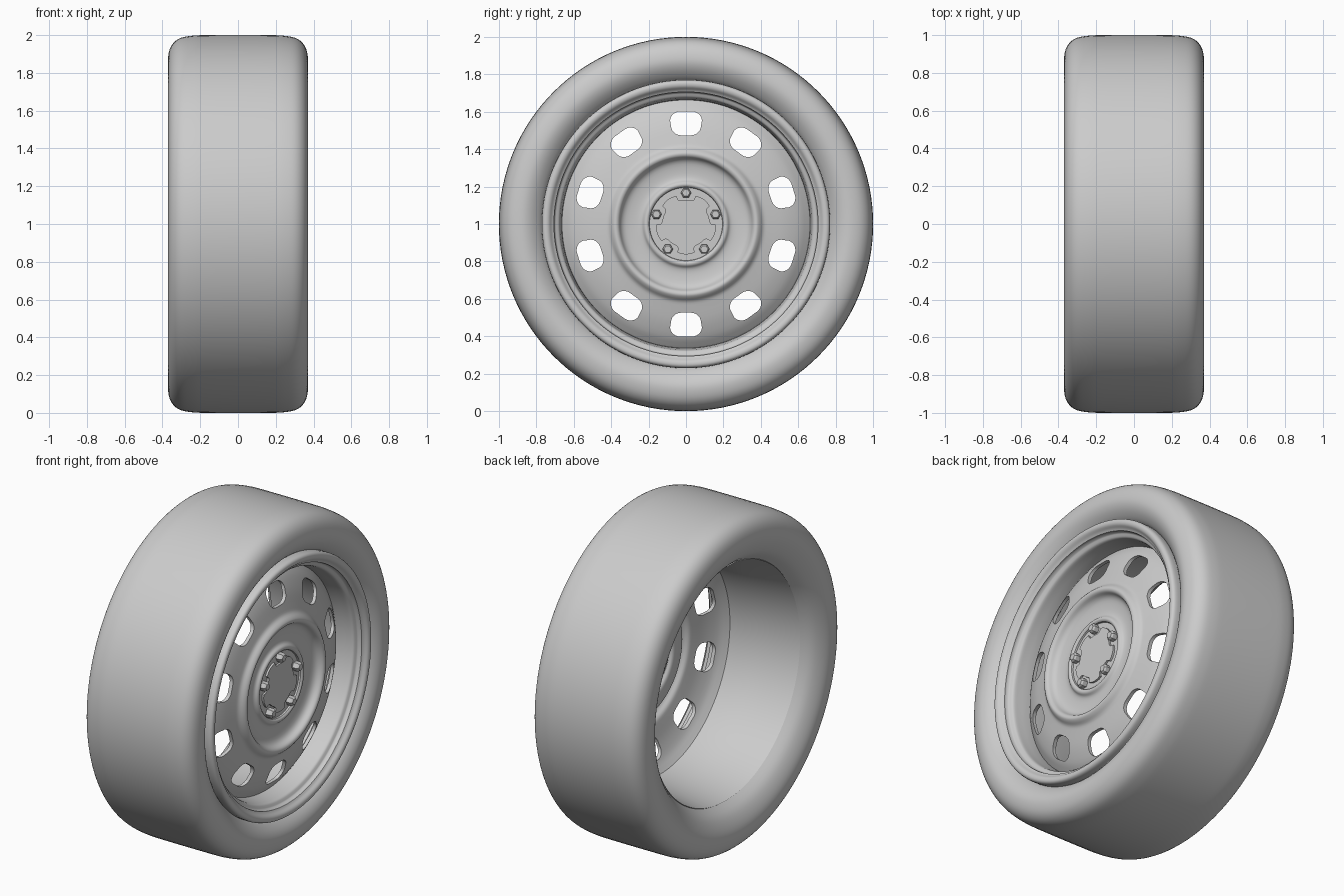
import bpy, bmesh
from math import sin, cos, pi, radians
from mathutils import Matrix, Vector

SEGMENTS = 128
cube = bpy.data.objects.get("Cube")
if cube:
    bpy.data.objects.remove(cube)

grey = bpy.data.materials.new("plain grey")
grey.use_nodes = True
grey.diffuse_color = (0.6, 0.6, 0.6, 1)
grey.node_tree.nodes["Principled BSDF"].inputs["Base Color"].default_value = (0.6, 0.6, 0.6, 1)


def add_object(name, bm, angle=35):
    """Turn a bmesh into a grey object, smooth below the given edge angle."""
    bmesh.ops.recalc_face_normals(bm, faces=bm.faces)
    mesh = bpy.data.meshes.new(name)
    bm.to_mesh(mesh)
    bm.free()
    mesh.materials.append(grey)
    obj = bpy.data.objects.new(name, mesh)
    bpy.context.collection.objects.link(obj)
    bpy.ops.object.select_all(action='DESELECT')
    obj.select_set(True)
    bpy.context.view_layer.objects.active = obj
    bpy.ops.object.shade_smooth_by_angle(angle=radians(angle))
    return obj


def curve_through(points, steps):
    """Smooth open curve through (x, radius) points."""
    pts = [Vector(p) for p in points]
    pts = [pts[0]] + pts + [pts[-1]]
    out = []
    for a, b, c, d in zip(pts, pts[1:], pts[2:], pts[3:]):
        for i in range(steps):
            t = i / steps
            out.append(b + (c - a) * t / 2 + (a - b * 2.5 + c * 2 - d / 2) * t * t
                       + (b * 1.5 - a / 2 - c * 1.5 + d / 2) * t ** 3)
    return out + [pts[-1]]


def lathe(name, profile, closed=True, angle=35):
    """Revolve an (x, radius) profile around the axle."""
    bm = bmesh.new()
    rings = []
    for x, r in profile:
        if r < 0.001:
            rings.append([bm.verts.new((x, 0, 1))] * SEGMENTS)
        else:
            rings.append([bm.verts.new((x, r * cos(2 * pi * i / SEGMENTS),
                                        1 + r * sin(2 * pi * i / SEGMENTS)))
                          for i in range(SEGMENTS)])
    pairs = list(zip(rings, rings[1:])) + ([(rings[-1], rings[0])] if closed else [])
    for a, b in pairs:
        if a[0] is a[1] and b[0] is b[1]:
            continue
        for i in range(SEGMENTS):
            j = (i + 1) % SEGMENTS
            bm.faces.new(list(dict.fromkeys((a[i], a[j], b[j], b[i]))))
    return add_object(name, bm, angle)


def prism(name, outline, x0, x1, angle=35):
    """Extrude a (y, z) outline along the axle."""
    bm = bmesh.new()
    face = bm.faces.new([bm.verts.new((x0, y, z)) for y, z in outline])
    top = bmesh.ops.extrude_face_region(bm, geom=[face])["geom"]
    bmesh.ops.translate(bm, vec=(x1 - x0, 0, 0),
                        verts=[v for v in top if isinstance(v, bmesh.types.BMVert)])
    return add_object(name, bm, angle)


def polar(r, a):
    return r * cos(a), 1 + r * sin(a)


# Tyre: rounded tread and sidewalls that dip in towards the beads
tyre = curve_through([(0.29, 0.76), (0.325, 0.785), (0.358, 0.83), (0.37, 0.88),
                      (0.355, 0.94), (0.315, 0.98), (0.25, 0.996), (0.15, 1.0),
                      (-0.15, 1.0), (-0.25, 0.996), (-0.315, 0.98), (-0.355, 0.94),
                      (-0.37, 0.88), (-0.358, 0.82), (-0.32, 0.755), (-0.26, 0.705)], 4)
lathe("tyre", tyre + [Vector((-0.24, 0.72)), Vector((0.27, 0.74))], angle=50)

# Rim: rolled front lip, stepped seat and inner barrel
rim = curve_through([(0.30, 0.77), (0.345, 0.77), (0.362, 0.757), (0.36, 0.735),
                     (0.343, 0.718), (0.335, 0.706)], 3)
rim += curve_through([(0.325, 0.706), (0.312, 0.70), (0.306, 0.69), (0.295, 0.677),
                      (0.26, 0.671), (0.19, 0.663), (0.05, 0.663), (-0.1, 0.68),
                      (-0.27, 0.706)], 3)
lathe("rim", rim + [Vector((-0.25, 0.72)), Vector((0.27, 0.74))])

# Wheel disc: pressed cone, raised ring and dished centre
front = curve_through([(0.19, 0.664), (0.205, 0.645), (0.232, 0.605), (0.262, 0.53),
                       (0.282, 0.45), (0.292, 0.415), (0.312, 0.395), (0.322, 0.378),
                       (0.315, 0.36), (0.29, 0.345), (0.275, 0.32), (0.268, 0.27),
                       (0.272, 0.238), (0.287, 0.222), (0.29, 0.208), (0.282, 0.197)], 3)
front += [Vector((0.272, 0.195)), Vector((0.272, 0))]
back = [Vector((p.x - 0.022, p.y)) for p in reversed(front)]
disc = lathe("wheel_disc", front + back)

# Ten rounded ventilation holes cut through the disc
for k in range(10):
    turn = Matrix.Rotation(k * pi / 5, 2)
    outline = []
    for quarter, (sy, sz) in enumerate([(1, 1), (-1, 1), (-1, -1), (1, -1)]):
        for step in range(7):
            a = (quarter + step / 6) * pi / 2
            half = 0.03 if sz > 0 else 0.025
            p = turn @ Vector((sy * half + 0.055 * cos(a), 0.538 + sz * 0.014 + 0.05 * sin(a)))
            outline.append((p.x, p.y + 1))
    cutter = prism("hole_cutter", outline, 0.1, 0.4)
    cutter.hide_render = True
    cut = disc.modifiers.new("hole", 'BOOLEAN')
    cut.object = cutter
    cut.solver = 'EXACT'
    bpy.context.view_layer.objects.active = disc
    bpy.ops.object.modifier_apply(modifier=cut.name)
    bpy.data.objects.remove(cutter)
bpy.ops.object.select_all(action='DESELECT')
disc.select_set(True)
bpy.ops.object.shade_smooth_by_angle(angle=radians(35))

# Hub cap: five lobes with notches that leave room for the nuts
lobes = []
for k in range(5):
    middle = -pi / 10 + k * 2 * pi / 5
    for offset, r in [(-23, 0.128), (-18, 0.135), (-17, 0.158), (-9, 0.162), (0, 0.163),
                      (9, 0.162), (17, 0.158), (18, 0.135), (23, 0.128), (36, 0.128)]:
        lobes.append(polar(r, middle + radians(offset)))
prism("hub_cap", lobes, 0.265, 0.284)

# Five hexagonal wheel nuts with chamfered tips
for k in range(5):
    y, z = polar(0.166, pi / 2 + k * 2 * pi / 5)
    bm = bmesh.new()
    for depth, r1, r2, x in [(0.035, 0.028, 0.028, 0.2835), (0.01, 0.028, 0.02, 0.306)]:
        bmesh.ops.create_cone(bm, cap_ends=True, segments=6, radius1=r1, radius2=r2, depth=depth,
                              matrix=Matrix.Translation((x, y, z)) @ Matrix.Rotation(pi / 2, 4, 'Y'))
    add_object(f"wheel_nut_{k + 1}", bm, 20)
